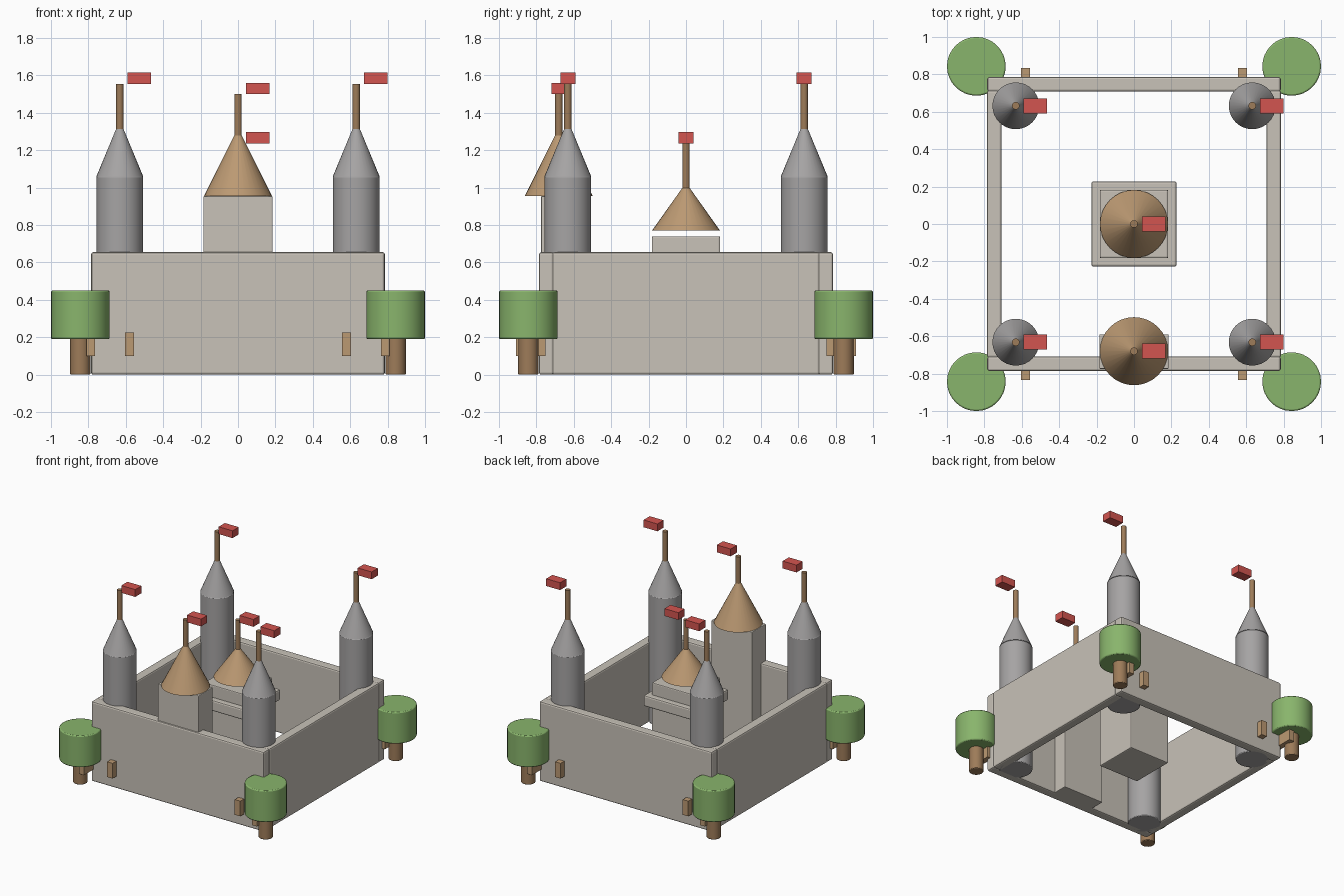
import bpy, math

if "Cube" in bpy.data.objects:
    bpy.data.objects.remove(bpy.data.objects["Cube"])


def mat(name, rgb):
    m = bpy.data.materials.new(name)
    m.diffuse_color = (*rgb, 1)
    m.use_nodes = True
    m.node_tree.nodes["Principled BSDF"].inputs["Base Color"].default_value = m.diffuse_color
    return m


STONE = mat("pale_stone", (0.58, 0.54, 0.48))
SLATE = mat("grey_stone", (0.38, 0.37, 0.37))
TAN = mat("tan_roof", (0.50, 0.32, 0.17))
WOOD = mat("wood", (0.34, 0.20, 0.10))
LEAF = mat("leaf", (0.25, 0.46, 0.15))
RED = mat("flag_red", (0.65, 0.09, 0.08))


def finish(name, m, bevel=0.0, segments=2):
    ob = bpy.context.object
    ob.name = name
    ob.data.materials.append(m)
    if bevel:
        mod = ob.modifiers.new("soft_edges", 'BEVEL')
        mod.width, mod.segments = bevel, segments
        mod.limit_method = 'ANGLE'
        mod.angle_limit = math.radians(40)
    return ob


def box(name, m, x, y, z, bevel=0.0):
    """Box from (min, max) ranges."""
    mid = [(a + b) / 2 for a, b in (x, y, z)]
    bpy.ops.mesh.primitive_cube_add(size=1, location=mid)
    bpy.context.object.scale = [b - a for a, b in (x, y, z)]
    bpy.ops.object.transform_apply(location=False, rotation=False, scale=True)
    return finish(name, m, bevel)


def drum(name, m, x, y, z0, z1, r0, r1=None, bevel=0.0):
    """Cylinder or cone standing between two heights."""
    bpy.ops.mesh.primitive_cone_add(vertices=32, radius1=r0, radius2=r0 if r1 is None else r1,
                                    depth=z1 - z0, location=(x, y, (z0 + z1) / 2))
    bpy.ops.object.shade_smooth_by_angle(angle=math.radians(35))
    return finish(name, m, bevel)


def roof(name, m, x, y, z0, z1, top, r):
    """Conical roof with its pole and flag."""
    drum(name + "_roof", m, x, y, z0, z1, r, 0.015)
    drum(name + "_pole", WOOD, x, y, z1 - 0.03, top, 0.02)
    box(name + "_flag", RED, (x + 0.042, x + 0.168), (y - 0.04, y + 0.04), (top, top + 0.06))


# Curtain walls
for s, fb, lr in ((-1, "front", "left"), (1, "back", "right")):
    c = 0.747 * s
    box(fb + "_wall", STONE, (-0.785, 0.785), (c - 0.039, c + 0.039), (0, 0.655), 0.012)
    box(lr + "_wall", STONE, (c - 0.039, c + 0.039), (-0.715, 0.715), (0, 0.655), 0.012)

# Corner towers, trees and small wall blocks
for sx in (-1, 1):
    for sy in (-1, 1):
        tag = ("front" if sy < 0 else "back") + ("_left" if sx < 0 else "_right")
        x, y = 0.632 * sx, 0.632 * sy
        drum(tag + "_tower", SLATE, x, y, 0, 1.06, 0.125, bevel=0.006)
        roof(tag + "_tower", SLATE, x, y, 1.06, 1.325, 1.555, 0.125)

        x, y = 0.843 * sx, 0.843 * sy
        drum(tag + "_tree_trunk", WOOD, x, y, 0, 0.22, 0.054, bevel=0.005)
        drum(tag + "_tree_crown", LEAF, x, y, 0.19, 0.45, 0.157, bevel=0.008)

        ys = sorted((0.75 * sy, 0.835 * sy))
        box(tag + "_window", TAN, (0.58 * sx - 0.025, 0.58 * sx + 0.025), ys, (0.10, 0.225))
        ys = sorted((0.75 * sy, 0.91 * sy))
        box(tag + "_corner_block", TAN, (0.787 * sx - 0.023, 0.787 * sx + 0.023), ys, (0.10, 0.225))

# Gatehouse on the front wall
box("gatehouse", STONE, (-0.185, 0.185), (-0.775, -0.59), (0, 0.955), 0.005)
roof("gatehouse", TAN, 0, -0.68, 0.955, 1.29, 1.50, 0.182)

# Central keep with its ledge
box("keep", STONE, (-0.183, 0.183), (-0.183, 0.183), (0, 0.74), 0.008)
box("keep_ledge", STONE, (-0.228, 0.228), (-0.228, 0.228), (0.55, 0.64), 0.012)
roof("keep", TAN, 0, 0, 0.77, 1.005, 1.237, 0.182)
